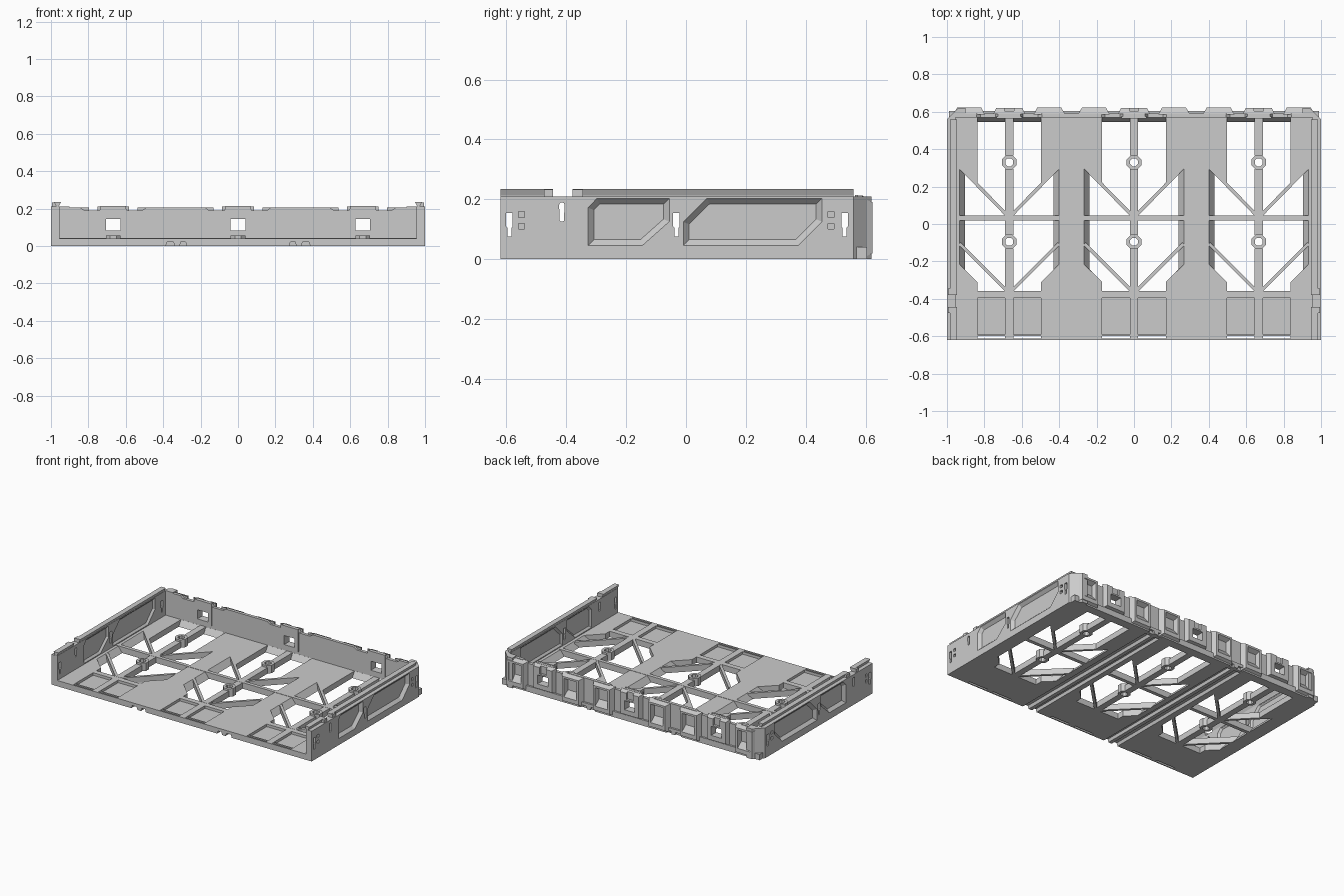
import bpy, bmesh, math
from mathutils import Vector

if "Cube" in bpy.data.objects:
    bpy.data.objects.remove(bpy.data.objects["Cube"])

MODULES = (-0.667, 0.0, 0.667)


def loft(bm, a, b):
    """Solid between two matching rings of 3D points."""
    va, vb = [bm.verts.new(p) for p in a], [bm.verts.new(p) for p in b]
    n = len(va)
    bm.faces.new(va)
    bm.faces.new(vb[::-1])
    for i in range(n):
        bm.faces.new((va[i], vb[i], vb[(i + 1) % n], va[(i + 1) % n]))


def at(pts, axis, c):
    """Place 2D points on the plane axis = c."""
    if axis == 'x':
        return [(c, u, v) for u, v in pts]
    if axis == 'y':
        return [(u, c, v) for u, v in pts]
    return [(u, v, c) for u, v in pts]


def prism(bm, pts, axis, lo, hi, pts2=None):
    loft(bm, at(pts, axis, lo), at(pts2 or pts, axis, hi))


def rect(u0, u1, v0, v1):
    return [(u0, v0), (u1, v0), (u1, v1), (u0, v1)]


def box(bm, x0, x1, y0, y1, z0, z1):
    prism(bm, rect(x0, x1, y0, y1), 'z', z0, z1)


def inset(pts, d):
    """Inset a counter-clockwise convex outline."""
    out, n = [], len(pts)
    for i in range(n):
        p0, p, p1 = (Vector(pts[k % n]) for k in (i - 1, i, i + 1))
        e, f = (p - p0).normalized(), (p1 - p).normalized()
        n1, n2 = Vector((-e.y, e.x)), Vector((-f.y, f.x))
        out.append(tuple(p + (n1 + n2) * d / (1 + n1.dot(n2))))
    return out


def finish(bm, name):
    bmesh.ops.recalc_face_normals(bm, faces=bm.faces)
    me = bpy.data.meshes.new(name)
    bm.to_mesh(me)
    bm.free()
    ob = bpy.data.objects.new(name, me)
    bpy.context.collection.objects.link(ob)
    return ob


def apply(ob, mod):
    bpy.context.view_layer.objects.active = ob
    bpy.ops.object.modifier_apply(modifier=mod.name)


def cut(ob, bm):
    cutter = finish(bm, "cutter")
    cutter.hide_render = True
    m = ob.modifiers.new("cut", 'BOOLEAN')
    m.operation, m.solver, m.object = 'DIFFERENCE', 'EXACT', cutter
    apply(ob, m)
    bpy.data.objects.remove(cutter)


def mirror(ob):
    apply(ob, ob.modifiers.new("mirror", 'MIRROR'))


# floor plate with winged windows, front pockets, slits and bottom grooves
bm = bmesh.new()
box(bm, -0.99, 0.99, -0.62, 0.605, 0, 0.04)
floor = finish(bm, "floor")
bm = bmesh.new()
for cx in MODULES:
    def window(w, lo, hi, back):
        half = [(0.17, -0.358), (0.17, -0.31), (w, lo), (w, hi), (0.17, 0.205), (0.17, back)]
        return [(cx + x, y) for x, y in half] + [(cx - x, y) for x, y in half[::-1]]
    prism(bm, window(0.236, -0.245, 0.273, 0.544), 'z', -0.001, 0.041,
          window(0.268, -0.214, 0.306, 0.57))
    for s in (-1, 1):
        x0, x1 = sorted((cx + s * 0.022, cx + s * 0.17))
        box(bm, x0, x1, -0.59, -0.395, 0.022, 0.05)
        box(bm, x0, x1, -0.612, -0.598, -0.01, 0.05)
for s in (-1, 1):
    for c, w in ((0.293, 0.022), (0.362, 0.028)):
        x = s * c
        prism(bm, [(x - w, -0.01), (x + w, -0.01), (x + w * 0.6, 0.02), (x - w * 0.6, 0.02)],
              'y', -0.7, 0.7)
cut(floor, bm)

# ribs crossing the windows
bm = bmesh.new()
box(bm, -0.955, 0.955, 0.02, 0.045, 0.021, 0.042)
for cx in MODULES:
    box(bm, cx - 0.26, cx + 0.26, 0.02, 0.045, 0, 0.0415)
    for y0, y1 in ((-0.36, -0.13), (-0.06, 0.295), (0.365, 0.58)):
        box(bm, cx - 0.022, cx + 0.022, y0, y1, 0, 0.041)
    for s in (-1, 1):
        for ya, yb in ((0.305, 0.045), (-0.105, -0.36)):
            a, b = Vector((cx + s * 0.265, ya)), Vector((cx + s * 0.01, yb))
            d = (b - a).normalized()
            n = Vector((-d.y, d.x)) * 0.009
            prism(bm, [tuple(p) for p in (a - n, b - n, b + n, a + n)], 'z', 0, 0.04)
finish(bm, "window_ribs")

# octagonal screw bosses
bm = bmesh.new()
for cx in MODULES:
    for cy in (0.33, -0.095):
        rings = []
        for r, z in ((0.042, 0), (0.042, 0.055), (0.023, 0.055), (0.023, 0)):
            rings.append([bm.verts.new((cx + r * math.cos(math.pi * (k + .5) / 4),
                                        cy + r * math.sin(math.pi * (k + .5) / 4), z))
                          for k in range(8)])
        for i in range(4):
            p, q = rings[i], rings[(i + 1) % 4]
            for k in range(8):
                j = (k + 1) % 8
                bm.faces.new((p[k], p[j], q[j], q[k]))
finish(bm, "screw_bosses")

# side walls with chamfered back corners
bm = bmesh.new()
plan = [(1, -0.62), (1, 0.56), (0.94, 0.62), (0.9, 0.62), (0.9, 0.57), (0.955, 0.57), (0.955, -0.62)]
prism(bm, plan, 'z', 0, 0.21)
side = finish(bm, "side_walls")
bm = bmesh.new()
panels = ([(-0.328, 0.045), (-0.145, 0.045), (-0.055, 0.125), (-0.055, 0.204), (-0.298, 0.204), (-0.328, 0.172)],
          [(-0.01, 0.045), (0.375, 0.045), (0.455, 0.125), (0.455, 0.204), (0.07, 0.204), (-0.01, 0.125)])
for p in panels:
    prism(bm, p, 'x', 1.001, 0.98, inset(p, 0.02))
    prism(bm, p, 'x', 0.954, 0.967, inset(p, 0.014))
for y in (-0.59, -0.032, 0.53):
    prism(bm, [(y - .007, .075), (y + .007, .075), (y + .007, .105), (y + .011, .11), (y + .011, .155),
               (y - .011, .155), (y - .011, .11), (y - .007, .105)], 'x', 0.9, 1.1)
slot = [(-0.415 + 0.009 * math.cos(k * math.pi / 5), (0.181 if k <= 5 else 0.134) + 0.009 * math.sin(k * math.pi / 5))
        for k in range(10)]
prism(bm, slot, 'x', 0.9, 1.1)
for y in (-0.55, 0.485):
    for z in (0.1, 0.14):
        box(bm, 0.98, 1.1, y - 0.01, y + 0.01, z, z + 0.02)
cut(side, bm)
mirror(side)

# flared rails on top of the side walls, with locking clips at the gap
bm = bmesh.new()
rail = [(0.957, 0.2), (0.973, 0.2), (0.973, 0.213), (0.983, 0.234), (0.947, 0.234), (0.957, 0.213)]
for y0, y1 in ((-0.62, -0.445), (-0.38, 0.56)):
    prism(bm, rail, 'y', y0, y1)
for y0, y1 in ((-0.475, -0.445), (-0.38, -0.345)):
    box(bm, 0.962, 0.994, y0, y1, 0.208, 0.232)
mirror(finish(bm, "side_rails"))

# back wall with stepped top and square latch openings
top = []
for cx in MODULES:
    top += [(cx + x, z) for x, z in ((-.175, .205), (-.155, .19), (-.074, .19), (-.06, .212),
                                     (.06, .212), (.074, .19), (.155, .19), (.175, .205))]
bm = bmesh.new()
prism(bm, [(0.96, 0), (-0.96, 0), (-0.96, 0.205)] + top + [(0.96, 0.205)], 'y', 0.57, 0.592)
back = finish(bm, "back_wall")
bm = bmesh.new()
for cx in MODULES:
    prism(bm, rect(cx - 0.04, cx + 0.04, 0.082, 0.145), 'y', 0.5, 0.7)
cut(back, bm)

# buttresses on the back, each with a sloped pocket
bm, pockets = bmesh.new(), bmesh.new()
for cx in MODULES:
    for s in (-1, 1):
        def span(a, b):
            return sorted((cx + s * a, cx + s * b))
        prism(bm, rect(*span(0.13, 0.3), 0, 0.205), 'y', 0.585, 0.624,
              rect(*span(0.15, 0.277), 0.02, 0.19))
        prism(pockets, rect(*span(0.175, 0.252), 0.09, 0.16), 'y', 0.594, 0.63,
              rect(*span(0.164, 0.264), 0.04, 0.18))
cut(finish(bm, "back_buttresses"), pockets)

# latch frames around the back openings
bm = bmesh.new()
for cx in MODULES:
    prism(bm, rect(cx - 0.085, cx + 0.085, 0.04, 0.212), 'y', 0.588, 0.62,
          rect(cx - 0.07, cx + 0.07, 0.05, 0.2))
    box(bm, cx - 0.068, cx + 0.068, 0.564, 0.574, 0.06, 0.214)
frames = finish(bm, "latch_frames")
bm = bmesh.new()
for cx in MODULES:
    prism(bm, rect(cx - 0.04, cx + 0.04, 0.082, 0.145), 'y', 0.5, 0.7)
    box(bm, cx - 0.025, cx + 0.025, 0.604, 0.7, 0.155, 0.3)
cut(frames, bm)
